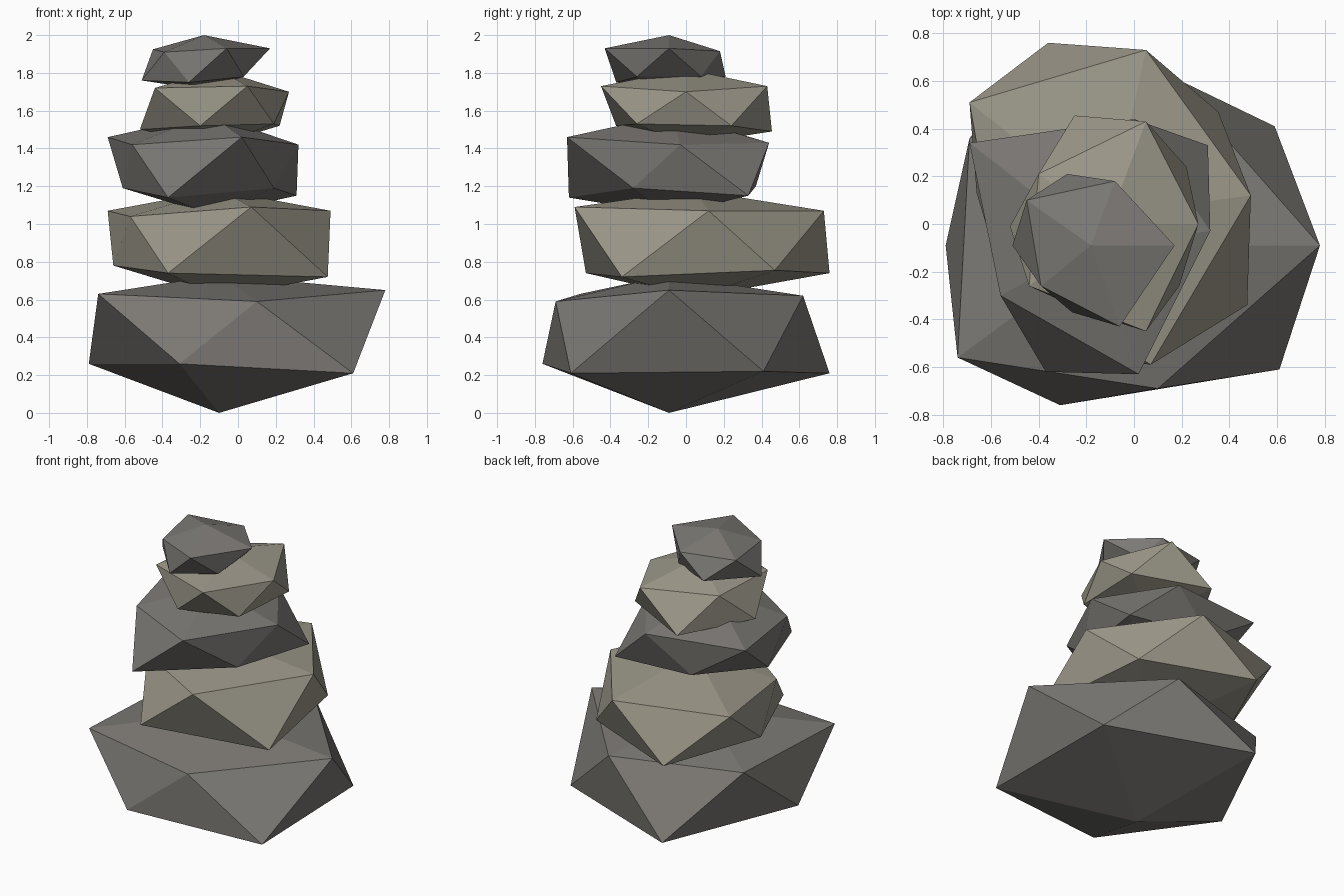
import bpy, bmesh


def material(name, rgb):
    m = bpy.data.materials.new(name)
    m.diffuse_color = (*rgb, 1)
    return m


dark = material("dark_stone", (0.20, 0.19, 0.175))
light = material("light_stone", (0.33, 0.31, 0.25))


def stone(name, mat, centre, bottom, top, lower, upper):
    """Rough icosahedron: two five-point cross-sections closed by two poles."""
    bm = bmesh.new()
    lo = [bm.verts.new(p) for p in lower]
    up = [bm.verts.new(p) for p in upper]
    base = bm.verts.new((*centre, bottom))
    peak = bm.verts.new((*centre, top))
    for i in range(5):
        j = (i + 1) % 5
        bm.faces.new((base, lo[i], lo[j]))
        bm.faces.new((lo[i], up[i], lo[j]))
        bm.faces.new((up[i], up[j], lo[j]))
        bm.faces.new((up[i], peak, up[j]))
    bmesh.ops.recalc_face_normals(bm, faces=bm.faces[:])
    mesh = bpy.data.meshes.new(name)
    bm.to_mesh(mesh)
    bm.free()
    mesh.materials.append(mat)
    bpy.context.collection.objects.link(bpy.data.objects.new(name, mesh))


# Rings run clockwise seen from above, starting at the front right.
# Widest stone at the bottom
stone("base_stone", dark, (-0.10, -0.09), 0.0, 0.73,
      [(.61, -.61, .21), (-.31, -.76, .26), (-.79, -.09, .26), (-.35, .76, .21), (.59, .41, .22)],
      [(.10, -.69, .59), (-.74, -.56, .63), (-.69, .36, .63), (.155, .62, .62), (.78, -.09, .65)])

# Second stone
stone("second_stone", light, (-0.10, 0.04), 0.61, 1.18,
      [(.475, -.34, .72), (-.37, -.53, .74), (-.66, .13, .78), (-.36, .76, .74), (.354, .47, .755)],
      [(.07, -.59, 1.09), (-.57, -.17, 1.04), (-.69, .51, 1.07), (.05, .73, 1.07), (.49, .12, 1.07)])

# Third stone
stone("third_stone", dark, (-0.15, -0.08), 1.05, 1.58,
      [(.19, -.28, 1.19), (-.37, -.62, 1.14), (-.61, -.02, 1.19), (-.30, .37, 1.20), (.31, .33, 1.15)],
      [(.02, -.63, 1.46), (-.56, -.30, 1.42), (-.69, .34, 1.46), (0, .44, 1.43), (.32, -.03, 1.42)])

# Fourth stone
stone("fourth_stone", light, (-0.11, 0.0), 1.42, 1.82,
      [(.19, -.26, 1.53), (-.20, -.37, 1.52), (-.52, -.01, 1.50), (-.25, .455, 1.49), (.22, .24, 1.52)],
      [(.05, -.45, 1.73), (-.44, -.26, 1.72), (-.40, .21, 1.71), (.05, .43, 1.73), (.27, 0, 1.70)])

# Small stone on top
stone("top_stone", dark, (-0.18, -0.09), 1.71, 2.0,
      [(.03, -.26, 1.78), (-.26, -.37, 1.75), (-.51, -.09, 1.76), (-.28, .21, 1.78), (0, .08, 1.78)],
      [(-.06, -.43, 1.93), (-.39, -.26, 1.91), (-.45, .10, 1.925), (-.08, .18, 1.915), (.17, -.09, 1.93)])
